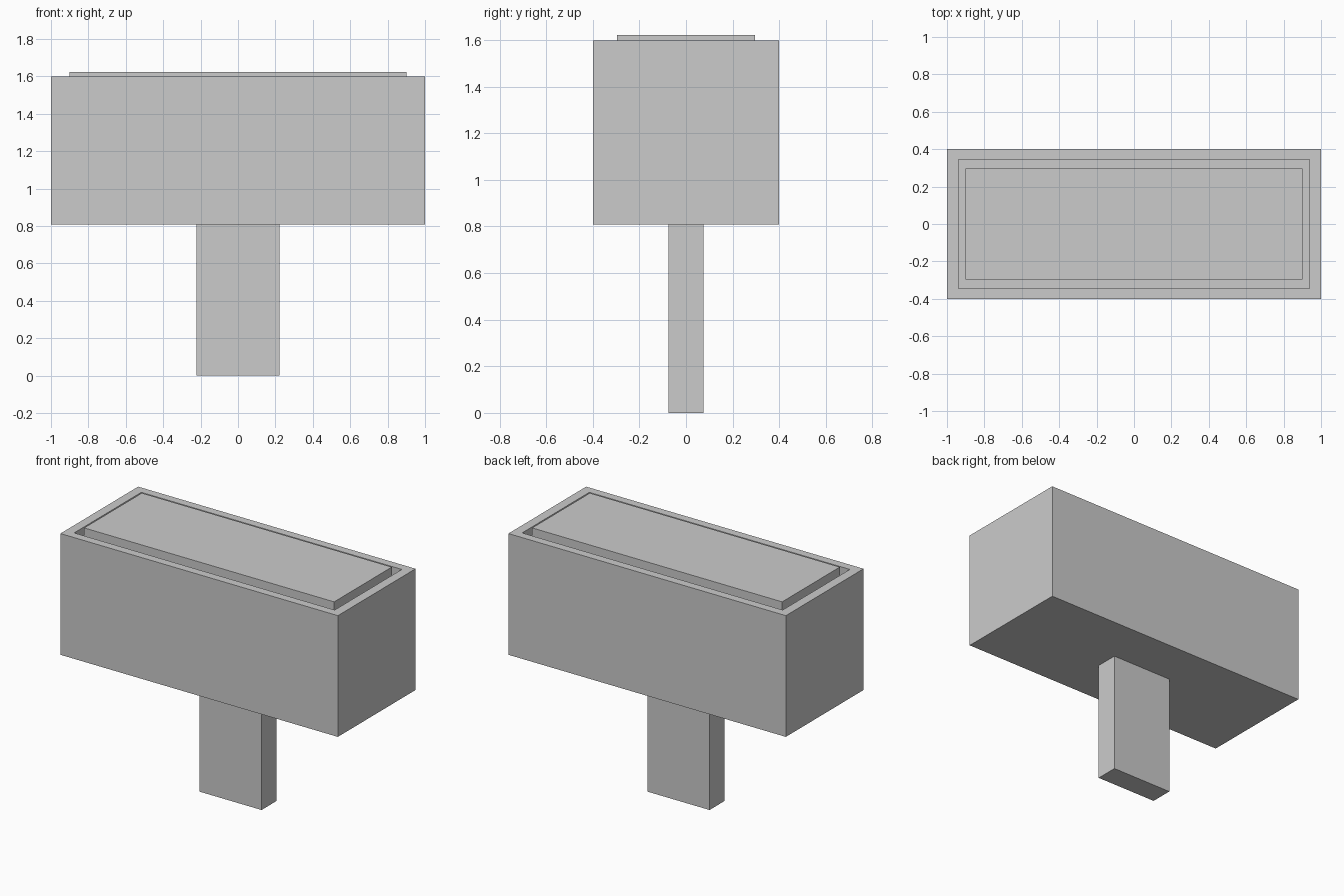
import bpy, bmesh

if "Cube" in bpy.data.objects:
    bpy.data.objects.remove(bpy.data.objects["Cube"])

RIM_Z, FLOOR_Z, BASE_Z, TOP_Z = 1.598, 1.4, 0.808, 1.622


def box(name, hx, hy, z0, z1):
    """Box centred on the z axis with half sizes hx, hy."""
    bpy.ops.mesh.primitive_cube_add(size=1, location=(0, 0, (z0 + z1) / 2))
    ob = bpy.context.object
    ob.name = name
    ob.scale = (2 * hx, 2 * hy, z1 - z0)
    bpy.ops.object.transform_apply(location=True, scale=True)
    return ob


# Upright post
box("post", 0.223, 0.076, 0, BASE_Z)

# Trough: inset the top face to form the rim, then push it down
trough = box("trough", 1.0, 0.4, BASE_Z, RIM_Z)
bm = bmesh.new()
bm.from_mesh(trough.data)
top = max(bm.faces, key=lambda f: f.calc_center_median().z)
bmesh.ops.inset_individual(bm, faces=[top], thickness=0.05)
for v in top.verts:
    v.co.x = 0.939 if v.co.x > 0 else -0.939
    v.co.y = 0.346 if v.co.y > 0 else -0.346
res = bmesh.ops.extrude_discrete_faces(bm, faces=[top])
for v in res["faces"][0].verts:
    v.co.z = FLOOR_Z
bm.to_mesh(trough.data)
bm.free()

# Block standing inside the trough, slightly above the rim
box("inner_block", 0.901, 0.297, FLOOR_Z, TOP_Z)
